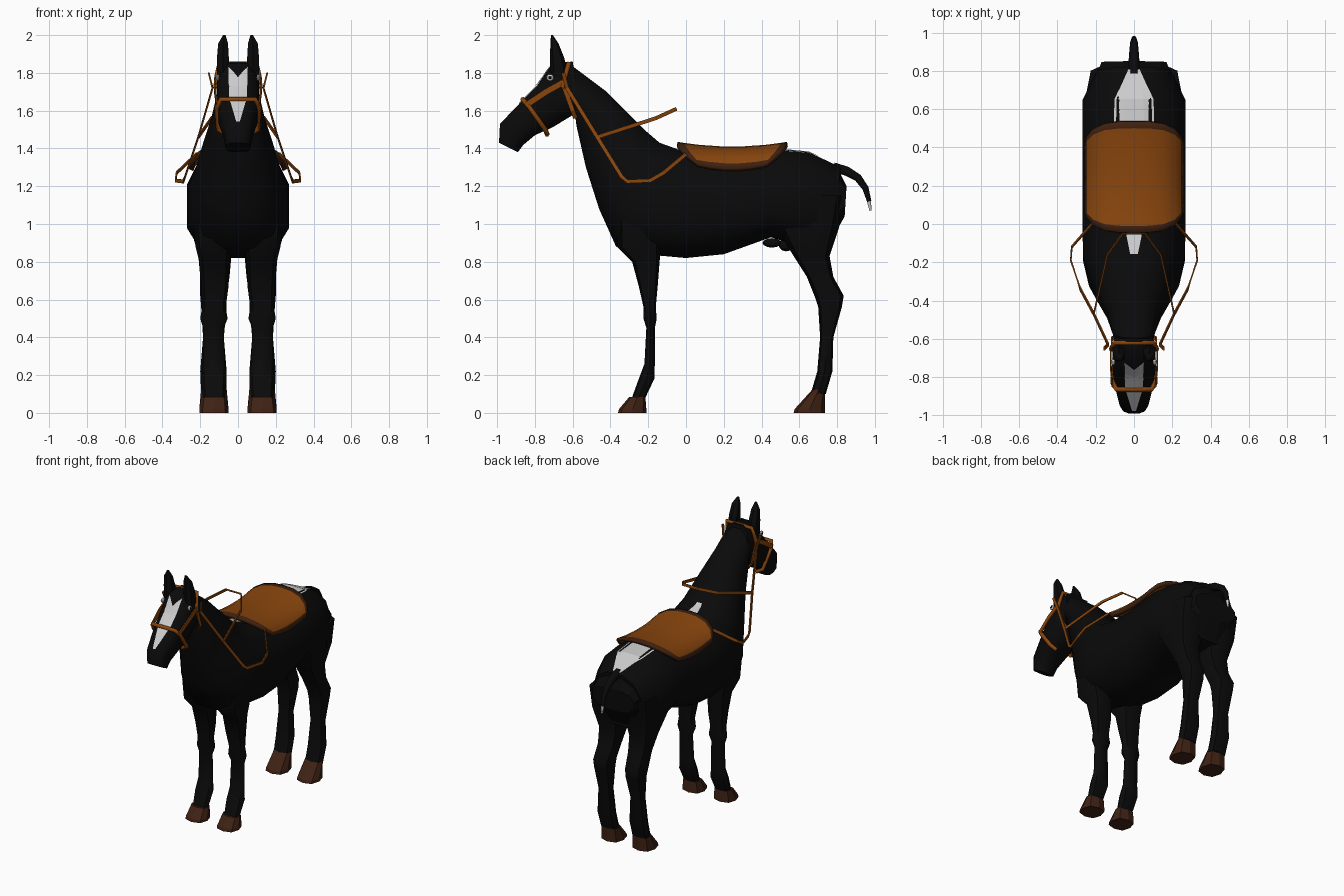
import bpy, bmesh, math
from mathutils import Vector
from mathutils.bvhtree import BVHTree

if "Cube" in bpy.data.objects:
    bpy.data.objects.remove(bpy.data.objects["Cube"])


def mat(name, r, g, b):
    m = bpy.data.materials.new(name)
    m.diffuse_color = (r, g, b, 1)
    m.use_nodes = True
    m.node_tree.nodes["Principled BSDF"].inputs["Base Color"].default_value = m.diffuse_color
    return m


BLACK = mat("black_coat", 0.003, 0.003, 0.003)
WHITE = mat("white_marking", 0.7, 0.7, 0.7)
HOOF = mat("hoof_brown", 0.05, 0.016, 0.007)
LEATHER = mat("leather", 0.25, 0.06, 0.004)
TRIM = mat("dark_leather", 0.05, 0.015, 0.005)


def make(name, verts, faces, mats, mirror=False):
    me = bpy.data.meshes.new(name)
    me.from_pydata(verts, [], faces)
    for m in mats:
        me.materials.append(m)
    bm = bmesh.new()
    bm.from_mesh(me)
    bmesh.ops.recalc_face_normals(bm, faces=bm.faces)
    bm.to_mesh(me)
    bm.free()
    ob = bpy.data.objects.new(name, me)
    bpy.context.collection.objects.link(ob)
    if mirror:
        ob.modifiers.new("mirror", 'MIRROR').use_mirror_merge = False
    return ob


def loft(name, rings, m, mirror=False):
    n = len(rings[0])
    verts = [p for r in rings for p in r]
    faces = [(i * n + j, i * n + (j + 1) % n, (i + 1) * n + (j + 1) % n, (i + 1) * n + j)
             for i in range(len(rings) - 1) for j in range(n)]
    faces += [tuple(range(n)), tuple(range(len(verts) - n, len(verts)))]
    return make(name, verts, faces, [m], mirror)


def smooth(ob, angle=35):
    bpy.ops.object.select_all(action='DESELECT')
    ob.select_set(True)
    bpy.context.view_layer.objects.active = ob
    bpy.ops.object.shade_smooth_by_angle(angle=math.radians(angle))


def unit_ring(n, p, phase=0.0):
    f = lambda v: math.copysign(abs(v) ** p, v) if abs(v) > 1e-6 else 0
    k0 = f(math.cos(2 * math.pi * phase / n))
    return [(f(math.sin(a)) / k0, f(math.cos(a)) / k0)
            for a in (2 * math.pi * (k + phase) / n for k in range(n))]


def spine_ring(ty, tz, by, bz, w, mid=0.5, p=0.85, n=12):
    # ring hung between a top and a bottom point of the side outline, widest at "mid"
    top, bot = Vector((0, ty, tz)), Vector((0, by, bz))
    c0 = bot.lerp(top, mid)
    return [tuple(c0 + Vector((w * s, 0, 0)) + (top - c0 if c > 0 else c0 - bot) * c)
            for s, c in unit_ring(n, p, 0.5)]


def flat_ring(z, y0, y1, x0, x1, n=8):
    return [((x0 + x1) / 2 + (x1 - x0) / 2 * s, (y0 + y1) / 2 + (y1 - y0) / 2 * c, z)
            for s, c in unit_ring(n, 0.75)]


# body and neck
body = loft("body_and_neck", [spine_ring(*r) for r in [
    (0.82, 1.30, 0.78, 0.92, 0.18, 0.53), (0.845, 1.13, 0.78, 0.94, 0.18, 0.8),
    (0.82, 1.30, 0.77, 0.90, 0.19, 0.5), (0.65, 1.38, 0.64, 0.87, 0.27, 0.42),
    (0.45, 1.40, 0.45, 0.93, 0.27, 0.40), (0.20, 1.37, 0.20, 0.84, 0.27, 0.42),
    (0.00, 1.38, 0.00, 0.82, 0.27, 0.42), (-0.14, 1.43, -0.22, 0.84, 0.265, 0.42),
    (-0.21, 1.49, -0.37, 0.88, 0.235, 0.42), (-0.30, 1.58, -0.46, 1.08, 0.19),
    (-0.42, 1.70, -0.53, 1.30, 0.14), (-0.62, 1.85, -0.58, 1.52, 0.10)][2:]], BLACK)
loft("rump", [spine_ring(*r) for r in [
    (0.80, 1.30, 0.76, 0.90, 0.19), (0.85, 1.20, 0.84, 1.04, 0.17)]], BLACK)

# head
head = loft("head", [spine_ring(*r, 0.5, 0.7) for r in [
    (-0.60, 1.86, -0.56, 1.62, 0.095), (-0.71, 1.85, -0.61, 1.57, 0.112),
    (-0.79, 1.73, -0.71, 1.51, 0.112), (-0.87, 1.65, -0.80, 1.47, 0.10),
    (-0.985, 1.53, -0.86, 1.42, 0.075), (-0.99, 1.43, -0.89, 1.38, 0.065)]], BLACK)

# ears
loft("ear", [flat_ring(*r, n=6) for r in [
    (1.78, -0.72, -0.62, 0.045, 0.115), (1.88, -0.72, -0.645, 0.045, 0.115),
    (1.955, -0.718, -0.675, 0.05, 0.108), (2.0, -0.715, -0.705, 0.065, 0.08)]], BLACK, True)


# eyes
def ball(name, loc, size, m, mirror=True):
    bm = bmesh.new()
    bmesh.ops.create_uvsphere(bm, u_segments=10, v_segments=6, radius=1)
    verts = [tuple(Vector(loc) + Vector([a * b for a, b in zip(v.co, size)])) for v in bm.verts]
    faces = [[v.index for v in f.verts] for f in bm.faces]
    bm.free()
    return make(name, verts, faces, [m], mirror)


ball("eye", (0.108, -0.72, 1.775), (0.01, 0.02, 0.018), WHITE)
ball("pupil", (0.114, -0.72, 1.775), (0.007, 0.009, 0.009), BLACK)

# legs and hooves
front_leg = loft("front_leg", [flat_ring(*r) for r in [
    (1.02, -0.37, -0.11, 0.03, 0.24), (0.88, -0.365, -0.13, 0.035, 0.225),
    (0.80, -0.285, -0.14, 0.045, 0.205), (0.67, -0.25, -0.15, 0.05, 0.195),
    (0.56, -0.225, -0.16, 0.065, 0.19), (0.50, -0.225, -0.155, 0.055, 0.20),
    (0.45, -0.21, -0.165, 0.075, 0.185), (0.26, -0.22, -0.165, 0.07, 0.185),
    (0.18, -0.25, -0.168, 0.06, 0.195), (0.07, -0.29, -0.22, 0.07, 0.185)]], BLACK, True)
hind_leg = loft("hind_leg", [flat_ring(*r) for r in [
    (1.15, 0.46, 0.845, 0.0, 0.255), (0.98, 0.48, 0.81, 0.01, 0.25),
    (0.83, 0.57, 0.76, 0.035, 0.21), (0.72, 0.64, 0.78, 0.045, 0.20),
    (0.62, 0.68, 0.835, 0.06, 0.20), (0.56, 0.70, 0.825, 0.06, 0.195),
    (0.40, 0.71, 0.78, 0.075, 0.185), (0.22, 0.695, 0.775, 0.06, 0.20),
    (0.10, 0.66, 0.74, 0.06, 0.195)]], BLACK, True)
loft("front_hoof", [flat_ring(*r) for r in [
    (0.0, -0.36, -0.21, 0.05, 0.205), (0.02, -0.355, -0.21, 0.05, 0.205),
    (0.085, -0.30, -0.215, 0.06, 0.195)]], HOOF, True)
loft("hind_hoof", [flat_ring(*r) for r in [
    (0.0, 0.57, 0.735, 0.05, 0.205), (0.02, 0.575, 0.735, 0.05, 0.205),
    (0.125, 0.67, 0.735, 0.06, 0.195)]], HOOF, True)
for ob in (body, head, front_leg, hind_leg):
    smooth(ob, 50)

# underside
ball("sheath", (0, 0.455, 0.90), (0.025, 0.05, 0.025), BLACK, False)
ball("underside_bump", (0.025, 0.53, 0.89), (0.03, 0.04, 0.035), BLACK)


# round tubes for tail and bridle
def tube(name, pts, radius, m, radii=None):
    cu = bpy.data.curves.new(name, 'CURVE')
    cu.dimensions = '3D'
    cu.bevel_depth = radius
    cu.bevel_resolution = 1
    cu.use_fill_caps = True
    sp = cu.splines.new('POLY')
    sp.points.add(len(pts) - 1)
    for i, p in enumerate(pts):
        sp.points[i].co = (*p, 1)
        sp.points[i].radius = radii[i] if radii else 1
    cu.materials.append(m)
    ob = bpy.data.objects.new(name, cu)
    bpy.context.collection.objects.link(ob)


# flat strap, thin along x
def strap(name, pts, w, mirror=True, th=0.004):
    X, P, rings = Vector((1, 0, 0)), [Vector(p) for p in pts], []
    for i, p in enumerate(P):
        u = (P[min(i + 1, len(P) - 1)] - P[max(i - 1, 0)]).cross(X).normalized() * w
        rings.append([tuple(p + u * a + X * th * b) for a, b in ((1, 1), (1, -1), (-1, -1), (-1, 1))])
    loft(name, rings, LEATHER, mirror)


def both(pts):
    return pts + [(-x, y, z) for x, y, z in reversed(pts)]


tube("tail", [(0, 0.78, 1.30), (0, 0.85, 1.28), (0, 0.91, 1.245), (0, 0.95, 1.19), (0, 0.97, 1.12)],
     0.03, BLACK, [1, 0.95, 0.8, 0.65, 0.45])
tube("tail_tip", [(0, 0.968, 1.125), (0, 0.977, 1.07)], 0.013, WHITE, [1, 0.5])

tube("crown_strap", both([(0.118, -0.655, 1.72), (0.113, -0.64, 1.78), (0.10, -0.62, 1.85)]), 0.013, LEATHER)
tube("noseband", both([(0.06, -0.735, 1.475), (0.105, -0.745, 1.50), (0.11, -0.83, 1.62),
                       (0.09, -0.865, 1.66)]), 0.014, LEATHER)
strap("throat_strap", [(0.118, -0.655, 1.75), (0.115, -0.60, 1.60), (0.09, -0.585, 1.56)], 0.012)
strap("cheek_strap", [(0.122, -0.65, 1.75), (0.122, -0.74, 1.70), (0.112, -0.845, 1.63)], 0.016)
strap("long_rein", [(0.155, -0.65, 1.80), (0.135, -0.63, 1.72), (0.21, -0.47, 1.46), (0.28, -0.34, 1.25),
                    (0.29, -0.31, 1.225), (0.33, -0.19, 1.23), (0.325, -0.12, 1.27), (0.22, 0.0, 1.37)], 0.01)
strap("short_rein", both([(0.21, -0.47, 1.46), (0.14, -0.16, 1.56), (0.06, -0.05, 1.61)]), 0.01, False)

# saddle with a dark border
us = [-1, -0.88, -0.7, -0.47, -0.23, 0, 0.23, 0.47, 0.7, 0.88, 1]
vs = [-1, -0.88, -0.6, -0.2, 0.2, 0.6, 0.88, 1]
verts = [(0.26 * math.sin(1.3 * u) / math.sin(1.3), 0.245 + v * (0.29 - 0.11 * abs(u) ** 3),
          1.41 - 0.12 * abs(u) ** 2.3 + 0.025 * v * v) for v in vs for u in us]
n = len(us)
faces = [(j * n + i, j * n + i + 1, (j + 1) * n + i + 1, (j + 1) * n + i)
         for j in range(len(vs) - 1) for i in range(n - 1)]
saddle = make("saddle", verts, faces, [LEATHER, TRIM])
for k, f in enumerate(saddle.data.polygons):
    j, i = divmod(k, n - 1)
    f.material_index = int(j in (0, len(vs) - 2) or i in (0, n - 2))
smooth(saddle, 50)
sol = saddle.modifiers.new("thickness", 'SOLIDIFY')
sol.thickness = 0.025
sol.offset = -1
sol.material_offset_rim = 1


# white markings draped on the coat
def marking(name, target, rows, notch=0.0, steps=5):
    tree = BVHTree.FromPolygons([v.co for v in target.data.vertices],
                                [tuple(p.vertices) for p in target.data.polygons])
    dense = [(a[0] + (b[0] - a[0]) * k / steps, a[1] + (b[1] - a[1]) * k / steps)
             for a, b in zip(rows, rows[1:]) for k in range(steps)] + [rows[-1]]
    pts = []
    for r, (y, w) in enumerate(dense):
        for t in (-1, -0.5, 0, 0.5, 1):
            yy = y - notch * (1 - abs(t)) * max(0, 1 - r / steps)
            hit, normal, _, _ = tree.ray_cast(Vector((w * t + 1e-4, yy, 3)), Vector((0, 0, -1)))
            if normal.z < 0:
                normal = -normal
            pts.append(tuple(hit + normal * 0.004))
    quads = [(r * 5 + c, r * 5 + c + 1, r * 5 + c + 6, r * 5 + c + 5)
             for r in range(len(dense) - 1) for c in range(4)]
    make(name, pts, quads, [WHITE])


marking("face_blaze", head, [(-0.72, 0.05), (-0.86, 0.045), (-0.975, 0.01)], 0.04)
marking("rump_marking", body, [(0.48, 0.105), (0.65, 0.10), (0.805, 0.03)])
marking("withers_marking", body, [(-0.16, 0.02), (-0.06, 0.04), (0.03, 0.05)])
